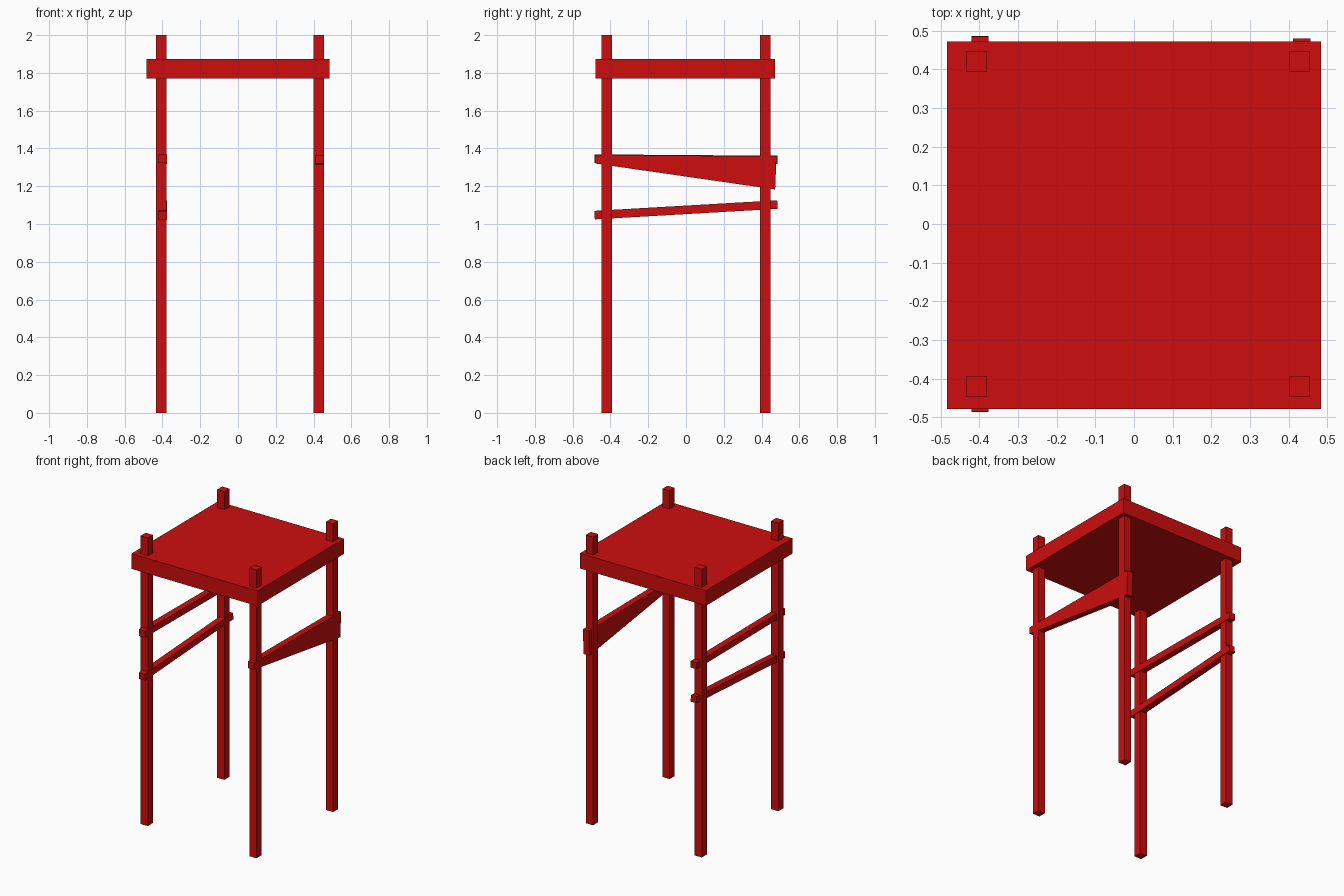
import bpy
import bmesh
import math

cube = bpy.data.objects.get("Cube")
if cube:
    bpy.data.objects.remove(cube, do_unlink=True)

red = bpy.data.materials.new("red paint")
red.use_nodes = True
red.diffuse_color = (0.62, 0.004, 0.004, 1)
red.node_tree.nodes["Principled BSDF"].inputs["Base Color"].default_value = red.diffuse_color


def finish(name, bm):
    bmesh.ops.recalc_face_normals(bm, faces=bm.faces)
    mesh = bpy.data.meshes.new(name)
    bm.to_mesh(mesh)
    bm.free()
    mesh.materials.append(red)
    obj = bpy.data.objects.new(name, mesh)
    bpy.context.collection.objects.link(obj)
    return obj


def box(name, centre, size, tilt=0):
    bm = bmesh.new()
    bmesh.ops.create_cube(bm, size=1)
    bmesh.ops.scale(bm, vec=size, verts=bm.verts)
    obj = finish(name, bm)
    obj.location = centre
    obj.rotation_euler.x = tilt
    return obj


def side_plate(name, x0, x1, profile):
    """Extrude a (y, z) outline along x."""
    bm = bmesh.new()
    face = bm.faces.new([bm.verts.new((x0, y, z)) for y, z in profile])
    new = bmesh.ops.extrude_face_region(bm, geom=[face])["geom"]
    bmesh.ops.translate(bm, vec=(x1 - x0, 0, 0),
                        verts=[v for v in new if isinstance(v, bmesh.types.BMVert)])
    return finish(name, bm)


# Four posts running through the platform
for side, x in (("right", -0.407), ("left", 0.428)):
    for end, y in (("front", -0.42), ("back", 0.42)):
        box(f"{end}_{side}_post", (x, y, 1), (0.055, 0.055, 2))

# Platform
box("platform", (0, -0.003, 1.822), (0.968, 0.95, 0.105))


# Square rails on the right side, each slightly tilted
def rail(name, front_z, back_z):
    length = 0.97
    box(name, (-0.398, 0, (front_z + back_z) / 2), (0.045, length, 0.045),
        math.atan2(back_z - front_z, length))


rail("upper_rail", 1.346, 1.339)
rail("lower_rail", 1.047, 1.103)

# Tapered brace on the left side, deeper at the back
side_plate("tapered_brace", 0.411, 0.4558,
           [(-0.478, 1.32), (0.472, 1.183), (0.479, 1.358), (-0.478, 1.366)])
